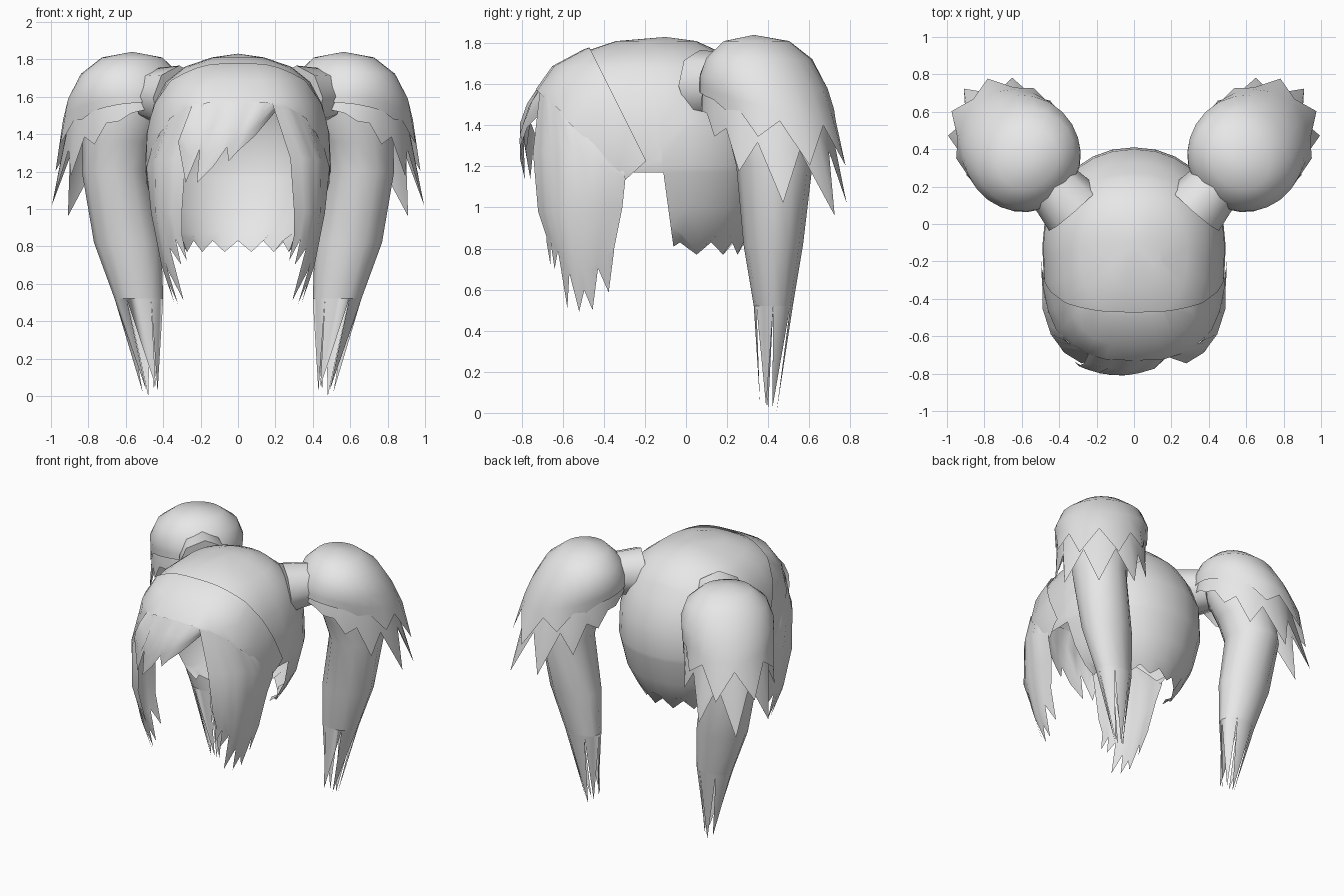
import bpy, bmesh, math
from mathutils import Vector

if "Cube" in bpy.data.objects:
    bpy.data.objects.remove(bpy.data.objects["Cube"])

hair = bpy.data.materials.new("hair_grey")
hair.diffuse_color = (0.8, 0.8, 0.8, 1)
hair.use_nodes = True
hair.node_tree.nodes["Principled BSDF"].inputs["Base Color"].default_value = hair.diffuse_color


def finish(name, bm, mirror=False, angle=50):
    bmesh.ops.remove_doubles(bm, verts=bm.verts[:], dist=0.0005)
    bmesh.ops.recalc_face_normals(bm, faces=bm.faces[:])
    me = bpy.data.meshes.new(name)
    bm.to_mesh(me)
    bm.free()
    ob = bpy.data.objects.new(name, me)
    bpy.context.collection.objects.link(ob)
    me.materials.append(hair)
    bpy.ops.object.select_all(action='DESELECT')
    ob.select_set(True)
    bpy.context.view_layer.objects.active = ob
    bpy.ops.object.shade_smooth_by_angle(angle=math.radians(angle))
    if mirror:
        ob.modifiers.new("mirror", 'MIRROR')
    return ob


def loft(rows, closed=False, pole=None):
    """Skin between rows of points, optionally closed round and capped by a pole."""
    bm = bmesh.new()
    vs = [[bm.verts.new(p) for p in r] for r in rows]
    n = len(rows[0])
    cols = range(n if closed else n - 1)
    for a, b in zip(vs, vs[1:]):
        for i in cols:
            j = (i + 1) % n
            bm.faces.new((a[i], a[j], b[j], b[i]))
    if pole:
        p = bm.verts.new(pole)
        for i in cols:
            bm.faces.new((p, vs[0][(i + 1) % n], vs[0][i]))
    return bm


def sample(points, n):
    """Resample a short polyline to n evenly spaced parameters."""
    out = []
    for k in range(n):
        t = k / (n - 1) * (len(points) - 1)
        i = min(int(t), len(points) - 2)
        out.append(Vector(points[i]).lerp(Vector(points[i + 1]), t - i))
    return out


# Head-shaped shell: height, half width, front y, back y
LEVELS = [(1.81, .14, -.34, .05), (1.76, .285, -.49, .16), (1.68, .385, -.64, .25),
          (1.56, .45, -.725, .33), (1.40, .485, -.75, .40), (1.20, .49, -.74, .41),
          (1.00, .44, -.68, .37), (.87, .37, -.60, .31), (.77, .30, -.50, .26)]


def head_shell(grow=1.0, segs=28):
    rows, y0 = [], -.12
    for k, (z, w, yf, yb) in enumerate(LEVELS):
        row = []
        for i in range(segs):
            a = 2 * math.pi * i / segs
            c, s = math.cos(a), math.sin(a)
            e = 2 / 2.7 if s < 0 else 2 / 2.1
            x = w * math.copysign(abs(c) ** e, c)
            y = y0 + (yb - y0 if s > 0 else y0 - yf) * math.copysign(abs(s) ** e, s)
            zz = z + (.06 if k == len(LEVELS) - 1 and i % 2 else 0)
            row.append((x * grow, (y + .15) * grow - .15, (zz - 1.3) * grow + 1.3))
        rows.append(row)
    return loft(rows, True, (0, -.1, (1.83 - 1.3) * grow + 1.3))


# Cutting lines in the side plane (y, z)
FRONT = ((-.735, 1.58), (-.30, 1.14))
BACK = ((-.47, 1.78), (-.19, 1.22))
EAR = ((-.11, 1.17), (-.06, .80))
BAND_END = ((-.30, 1.13), (-.19, 1.23))


def ahead(line, p):
    (y1, z1), (y2, z2) = line
    return (y2 - y1) * (p.z - z1) - (z2 - z1) * (p.y - y1) < 0


def cut(bm, line):
    (y1, z1), (y2, z2) = line
    bmesh.ops.bisect_plane(bm, geom=bm.verts[:] + bm.edges[:] + bm.faces[:],
                           plane_co=(0, y1, z1), plane_no=(0, z1 - z2, y2 - y1))


def keep(bm, rule):
    bad = [f for f in bm.faces if not rule(f.calc_center_median())]
    bmesh.ops.delete(bm, geom=bad, context='FACES')


# Scalp, open at the face and behind the ears
bm = head_shell()
level = ((-1, 1.17), (1, 1.17))
for ln in (FRONT, EAR, BAND_END, level):
    cut(bm, ln)
keep(bm, lambda p: not ahead(FRONT, p) and (not ahead(BAND_END, p) or p.y > -.19)
     if p.z > 1.17 else not ahead(EAR, p))
finish("scalp", bm)

# Band of hair across the forehead, tapering to the ears
bm = head_shell(1.022)
for ln in (FRONT, BACK, BAND_END):
    cut(bm, ln)
keep(bm, lambda p: not ahead(FRONT, p) and ahead(BACK, p) and not ahead(BAND_END, p))
finish("front_band", bm)

# Side-swept fringe with ragged lower edge
edge = [(.20, 1.52), (.09, 1.39), (0, 1.31), (-.05, 1.255), (-.06, 1.33), (-.13, 1.23),
        (-.22, 1.14), (-.205, 1.32), (-.28, 1.14), (-.32, 1.36)]
rows = []
for t in (0, .35, .7, 1):
    row = []
    for i, (x, z) in enumerate(edge):
        tx = .20 - .44 * i / (len(edge) - 1)
        top = 1.60 - .5 * tx * tx
        px = tx + (x - tx) * t
        y = -.71 - .1 * math.sin(min(1, t * 1.3) * math.pi / 2) * (1 if x < .1 else .4)
        row.append((px, y + 1.3 * (px + .08) ** 2 * t + .4 * tx * tx * (1 - t), top + (z - top) * t))
    rows.append(row)
finish("fringe", loft(rows))

# Long locks framing the face
N = 13
lock = [[(.18, -.71, 1.575), (.26, -.69, 1.55), (.365, -.625, 1.485), (.46, -.47, 1.33), (.49, -.30, 1.17)],
        [(.28, -.745, 1.27), (.37, -.69, 1.27), (.445, -.59, 1.26), (.49, -.45, 1.22), (.49, -.295, 1.14)],
        [(.30, -.72, .98), (.38, -.68, .98), (.44, -.59, .98), (.465, -.45, .98), (.45, -.31, 1.0)],
        [(.30, -.68, .86), (.35, -.65, .84), (.39, -.57, .72), (.41, -.47, .70), (.42, -.35, .80)]]
rows = [sample(r, N) for r in lock]
drop = [.02, .12, .0, .13, .0, .24, .03, .21, .10, .19, .02, .17, 0]
rows.append([p + Vector((-.36 * d, .08 * d, -d - .01)) for p, d in zip(rows[-1], drop)])
finish("face_lock", loft(rows), True)

# Hair ties joining the scalp and the bunches
bm = bmesh.new()
bmesh.ops.create_cone(bm, cap_ends=True, segments=8, radius1=.175, radius2=.145, depth=.19)
turn = Vector((.66, .75, .08)).to_track_quat('Z', 'Y').to_matrix()
for v in bm.verts:
    v.co = turn @ v.co + Vector((.385, .15, 1.60))
finish("hair_tie", bm, True)

# Bunches: two layered hoods, cut on a slant, with spikes on the outward side only
OUT = math.radians(48)


def canopy(name, inner, outer, flare, slant, spike, pole=None, cols=24):
    """flare: power of the outward reach per row; spike: parity, reach, drop, fade."""
    parity, reach, fall, fade = spike
    rows = []
    for k, ((ri, zi), (ro, zo)) in enumerate(zip(inner, outer)):
        row = []
        for i in range(cols):
            a = 2 * math.pi * i / cols
            f = (1 + math.cos(a)) / 2
            r = ri + (ro - ri) * f ** flare[k] + .13 * ri * math.sin(a) ** 2
            z = zi + (zo - zi) * f ** slant
            if k == len(inner) - 1 and i % 2 == parity:
                r += reach * f ** 5
                z -= fall * f ** fade
            row.append((.555 + r * math.cos(a + OUT), .33 + r * math.sin(a + OUT), z))
        rows.append(row)
    finish(name, loft(rows, True, pole), True)


canopy("bunch_top", [(.13, 1.81), (.21, 1.73), (.245, 1.65), (.25, 1.61), (.25, 1.57)],
       [(.17, 1.81), (.285, 1.72), (.38, 1.57), (.43, 1.46), (.455, 1.40)],
       (1, 1.3, 2.4, 3.5, 4.5), 1.9, (1, .065, .22, 5), (.565, .33, 1.84))
canopy("bunch_under", [(.22, 1.66), (.235, 1.60), (.24, 1.54)],
       [(.33, 1.58), (.40, 1.42), (.42, 1.27)],
       (2, 3, 4), 1.2, (0, .11, .31, 2))

# Long tapering tails: height, centre x, centre y, half sizes
TAIL = [(1.66, .54, .29, .14, .14), (1.52, .59, .35, .21, .19), (1.36, .635, .40, .195, .195),
        (1.20, .655, .43, .18, .185), (.82, .59, .425, .18, .145), (.52, .53, .425, .13, .095)]
S = 12
rings = [[(x + rx * math.cos(2 * math.pi * i / S), y + ry * math.sin(2 * math.pi * i / S), z)
          for i in range(S)] for z, x, y, rx, ry in TAIL]
bm = loft(rings, True, (.53, .28, 1.68))
finish("tail", bm, True)

# Split ends: each pair of ring sides runs down to its own point
bm = bmesh.new()
points = [(.51, .42, .02), (.48, .44, .0), (.45, .42, .03), (.43, .40, .02), (.44, .36, .05), (.49, .39, .03)]
for k, tip in enumerate(points):
    ring = [Vector(rings[-1][(2 * k + j) % S]) for j in range(3)]
    apex = bm.verts.new(tip)
    a, b, c = [bm.verts.new(p) for p in ring]
    bm.faces.new((a, b, apex))
    bm.faces.new((b, c, apex))
finish("tail_ends", bm, True)
